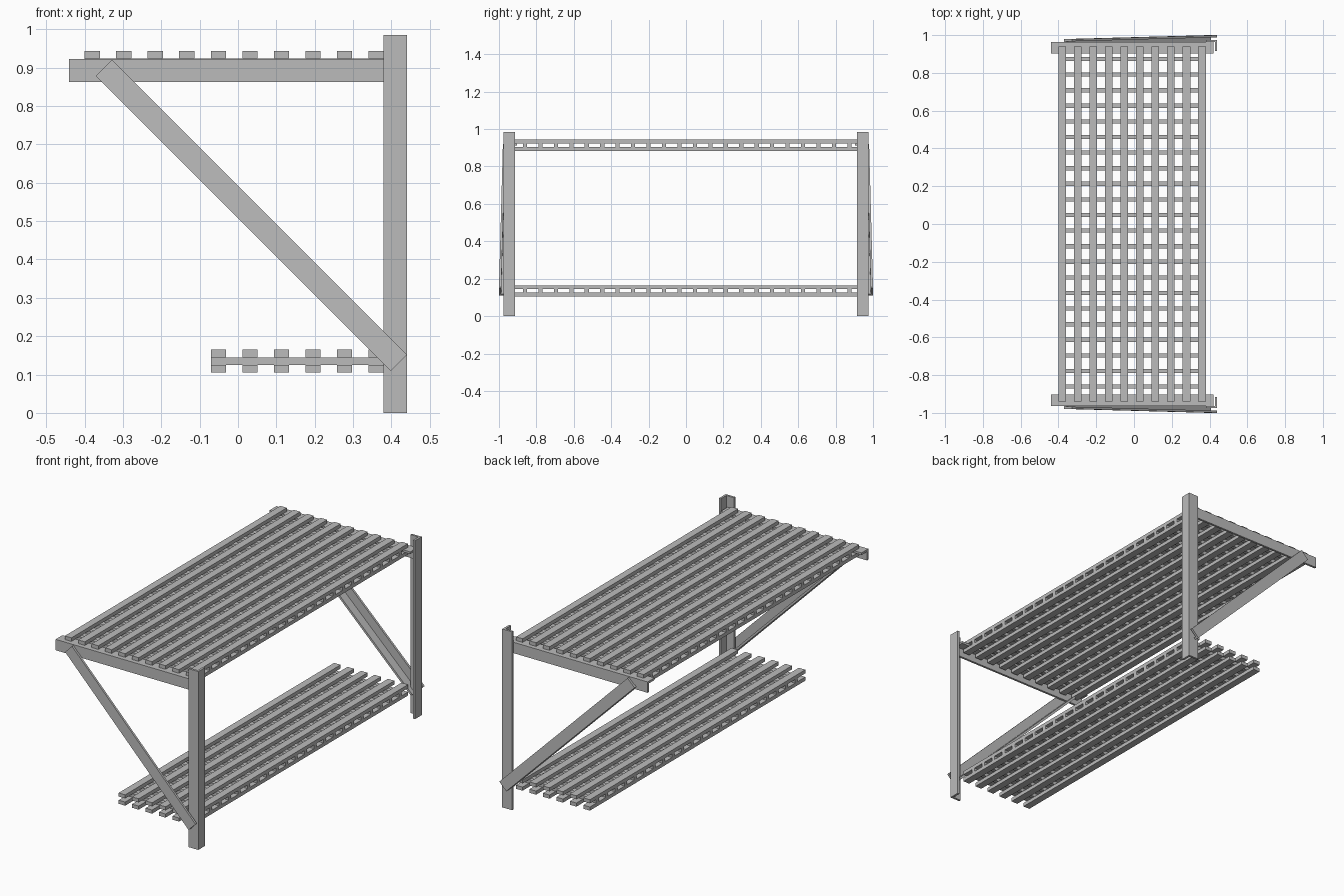
import bpy
import bmesh
from mathutils import Vector

cube = bpy.data.objects.get("Cube")
if cube:
    bpy.data.objects.remove(cube, do_unlink=True)

GREY = 0.5
metal = bpy.data.materials.new("plain grey")
metal.use_nodes = True
metal.diffuse_color = (GREY, GREY, GREY, 1)
metal.node_tree.nodes["Principled BSDF"].inputs["Base Color"].default_value = (GREY, GREY, GREY, 1)

WIDTH = 0.06     # angle bar flange
THICK = 0.012    # angle bar wall
SLAT = 0.04      # slat width
LAYER = 0.02     # slat and batten thickness
PITCH = 0.0822   # slat spacing
RIGHT_EDGE = 0.38


def finish(name, bm):
    bmesh.ops.recalc_face_normals(bm, faces=bm.faces)
    mesh = bpy.data.meshes.new(name)
    bm.to_mesh(mesh)
    bm.free()
    mesh.materials.append(metal)
    obj = bpy.data.objects.new(name, mesh)
    bpy.context.collection.objects.link(obj)
    return obj


def angle_bar(name, start, end, u, v):
    """L section bar: outer corner runs start to end, flanges point along u and v."""
    start, end, u, v = (Vector(p) for p in (start, end, u, v))
    section = [(0, 0), (WIDTH, 0), (WIDTH, THICK), (THICK, THICK), (THICK, WIDTH), (0, WIDTH)]
    bm = bmesh.new()
    cap = bm.faces.new([bm.verts.new(start + u * a + v * b) for a, b in section])
    grown = bmesh.ops.extrude_face_region(bm, geom=[cap], use_keep_orig=True)["geom"]
    moved = [g for g in grown if isinstance(g, bmesh.types.BMVert)]
    bmesh.ops.translate(bm, verts=moved, vec=end - start)
    return finish(name, bm)


def add_box(bm, low, high):
    low, high = Vector(low), Vector(high)
    verts = bmesh.ops.create_cube(bm, size=1)["verts"]
    bmesh.ops.scale(bm, verts=verts, vec=high - low)
    bmesh.ops.translate(bm, verts=verts, vec=(low + high) / 2)


def shelf(name, slats, top):
    """Long slats above and below a row of cross battens."""
    left = RIGHT_EDGE - SLAT - (slats - 1) * PITCH
    for label, z in (("top_slats", top - LAYER), ("bottom_slats", top - 3 * LAYER)):
        bm = bmesh.new()
        for i in range(slats):
            x = left + i * PITCH
            add_box(bm, (x, -0.94, z), (x + SLAT, 0.94, z + LAYER))
        finish(name + "_" + label, bm)
    bm = bmesh.new()
    for i in range(22):
        y = -0.861 + i * 0.0826
        add_box(bm, (left, y - 0.011, top - 2 * LAYER), (RIGHT_EDGE, y + 0.011, top - LAYER))
    finish(name + "_cross_battens", bm)


shelf("upper_shelf", 10, 0.944)
shelf("lower_shelf", 6, 0.165)

# End frames: leg, shelf rail and diagonal brace
diagonal = Vector((1, 0, 1)).normalized()
for side, s in (("front", -1), ("back", 1)):
    inward = (0, -s, 0)
    angle_bar(side + "_leg", (0.44, s * 0.975, 0), (0.44, s * 0.975, 0.985), (-1, 0, 0), inward)
    angle_bar(side + "_rail", (-0.44, s * 0.963, 0.923), (0.42, s * 0.963, 0.923), (0, 0, -1), inward)
    angle_bar(side + "_brace", (-0.371, s * 0.979, 0.878), (0.398, s, 0.109), diagonal, inward)
